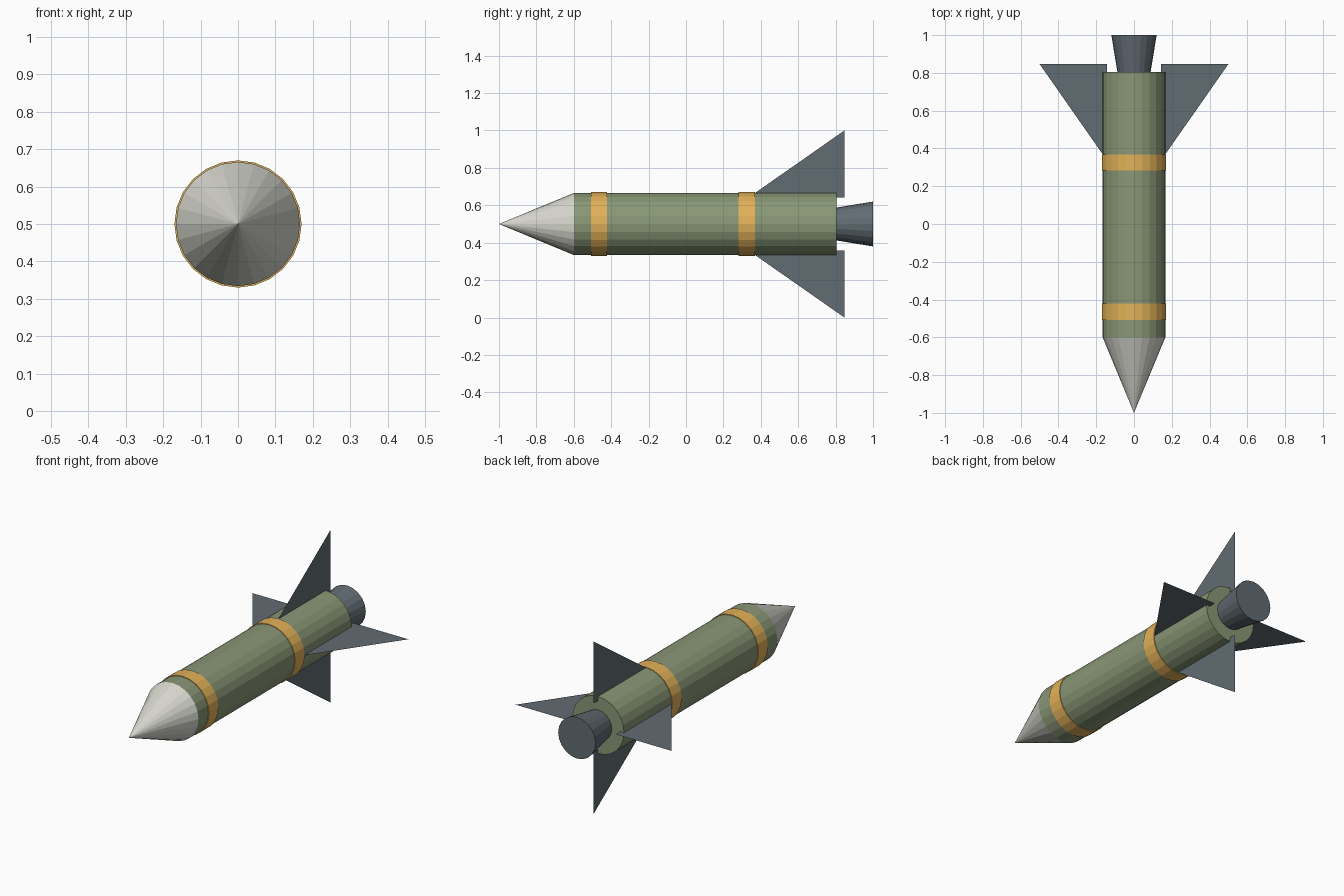
import bpy, bmesh
from math import radians
from mathutils import Matrix, Vector

if "Cube" in bpy.data.objects:
    bpy.data.objects.remove(bpy.data.objects["Cube"])

AXIS_Z = 0.5


def material(name, rgb):
    m = bpy.data.materials.new(name)
    m.diffuse_color = (*rgb, 1)
    m.use_nodes = True
    m.node_tree.nodes["Principled BSDF"].inputs["Base Color"].default_value = m.diffuse_color
    return m


olive = material("olive_paint", (0.25, 0.31, 0.18))
gold = material("gold_paint", (0.76, 0.44, 0.10))
steel = material("dark_steel", (0.12, 0.15, 0.17))
ivory = material("ivory_paint", (0.68, 0.68, 0.62))


def add_object(name, bm, mat):
    mesh = bpy.data.meshes.new(name)
    bm.to_mesh(mesh)
    bm.free()
    mesh.materials.append(mat)
    obj = bpy.data.objects.new(name, mesh)
    bpy.context.collection.objects.link(obj)
    return obj


def section(name, y0, r0, y1, r1, sides, mat):
    """Capped cone or cylinder running along y from y0 to y1."""
    bm = bmesh.new()
    place = (Matrix.Translation((0, (y0 + y1) / 2, AXIS_Z))
             @ Matrix.Rotation(radians(-90), 4, 'X'))
    bmesh.ops.create_cone(bm, cap_ends=True, segments=sides, radius1=r0,
                          radius2=r1, depth=y1 - y0, matrix=place)
    bmesh.ops.remove_doubles(bm, verts=bm.verts[:], dist=1e-5)
    bmesh.ops.recalc_face_normals(bm, faces=bm.faces[:])
    return add_object(name, bm, mat)


# Nose, body and exhaust nozzle
section("nose_cone", -1.0, 0.0, -0.6, 0.166, 24, ivory)
section("body_tube", -0.6, 0.166, 0.805, 0.166, 24, olive)
section("exhaust_nozzle", 0.80, 0.087, 1.0, 0.12, 20, steel)

# Painted bands
for label, y in (("front", -0.465), ("rear", 0.325)):
    section(label + "_band", y - 0.043, 0.17, y + 0.043, 0.17, 24, gold)

# Four sheet-thin tail fins, rotated around the body axis
fin_profile = [(0.335, 0.142), (0.847, 0.142), (0.847, 0.5)]  # y, radius
for i, label in enumerate(("top", "right", "bottom", "left")):
    turn = Matrix.Rotation(radians(90 * i), 4, 'Y')
    bm = bmesh.new()
    bm.faces.new([bm.verts.new(turn @ Vector((0, y, r)) + Vector((0, 0, AXIS_Z)))
                  for y, r in fin_profile])
    add_object(label + "_tail_fin", bm, steel)
